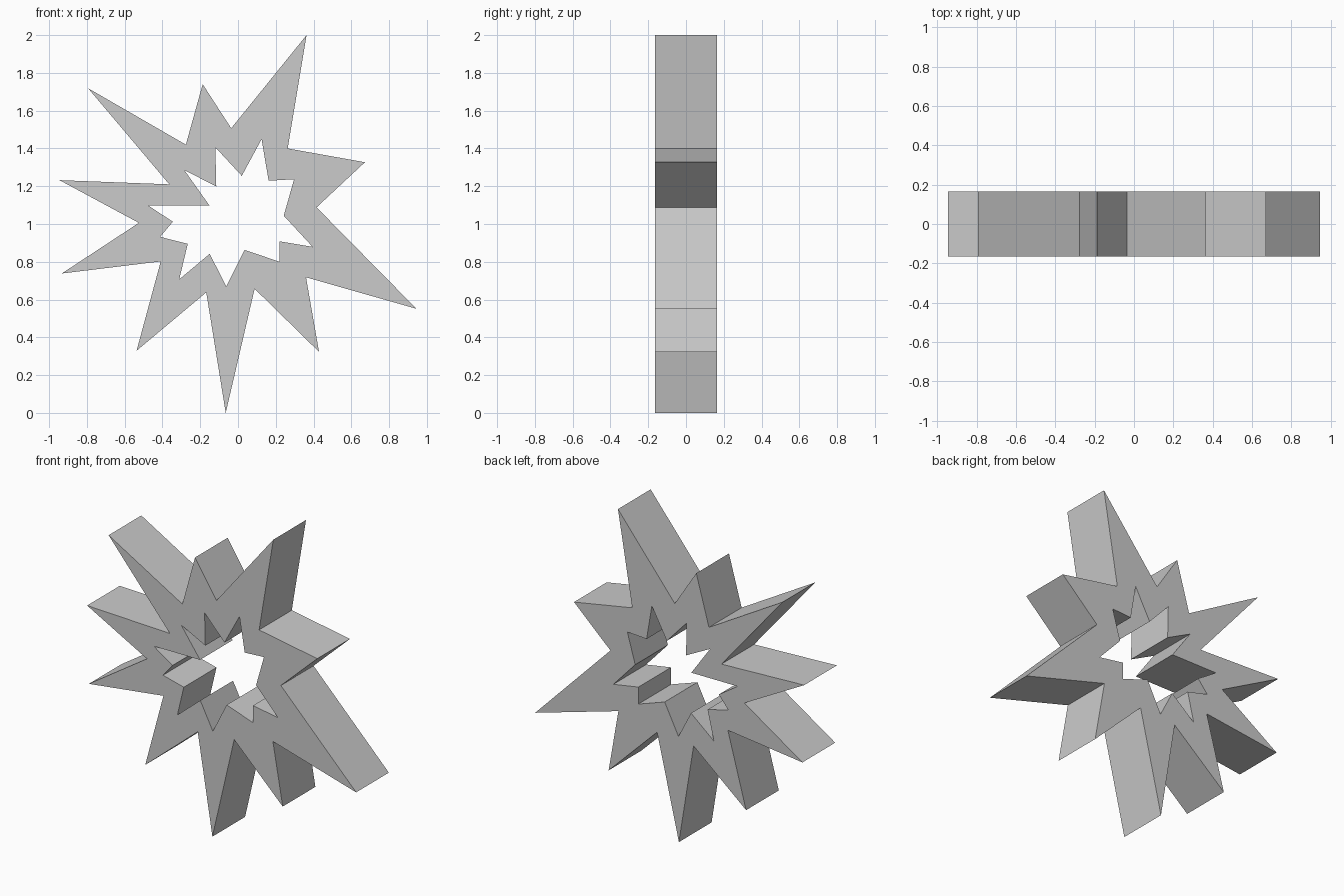
import bpy
from math import pi

if "Cube" in bpy.data.objects:
    bpy.data.objects.remove(bpy.data.objects["Cube"])

HALF_DEPTH = 0.164

# Outer burst outline (x, z), alternating tip and valley
outer = [(.363, 2.0), (.263, 1.40), (.672, 1.327), (.416, 1.088), (.945, .551),
         (.36, .718), (.429, .323), (.088, .657), (-.065, 0), (-.168, .638),
         (-.537, .329), (-.409, .802), (-.933, .738), (-.525, 1.006), (-.945, 1.232),
         (-.364, 1.21), (-.794, 1.719), (-.276, 1.42), (-.187, 1.74), (-.036, 1.507)]

# Irregular star-shaped opening
inner = [(.125, 1.449), (.162, 1.229), (.297, 1.237), (.242, 1.044), (.395, .879),
         (.22, .908), (.22, .80), (.035, .863), (-.062, .67), (-.15, .842),
         (-.311, .707), (-.266, .895), (-.412, .932), (-.345, 1.012), (-.477, 1.099),
         (-.152, 1.099), (-.284, 1.285), (-.115, 1.199), (-.12, 1.406), (.02, 1.255)]

curve = bpy.data.curves.new("burst_frame", 'CURVE')
curve.dimensions = '2D'
curve.fill_mode = 'BOTH'
curve.extrude = HALF_DEPTH


def add_outline(points):
    spline = curve.splines.new('POLY')
    spline.points.add(len(points) - 1)
    for p, (x, z) in zip(spline.points, points):
        p.co = (x, z, 0, 1)
    spline.use_cyclic_u = True
    spline.use_smooth = False


add_outline(outer)
add_outline(inner)

# Stand the filled profile upright, then turn it into a flat-shaded mesh
burst = bpy.data.objects.new("burst_frame", curve)
bpy.context.collection.objects.link(burst)
burst.rotation_euler.x = pi / 2
bpy.context.view_layer.objects.active = burst
burst.select_set(True)
bpy.ops.object.convert(target='MESH')
bpy.ops.object.transform_apply(rotation=True)
bpy.ops.object.shade_flat()
